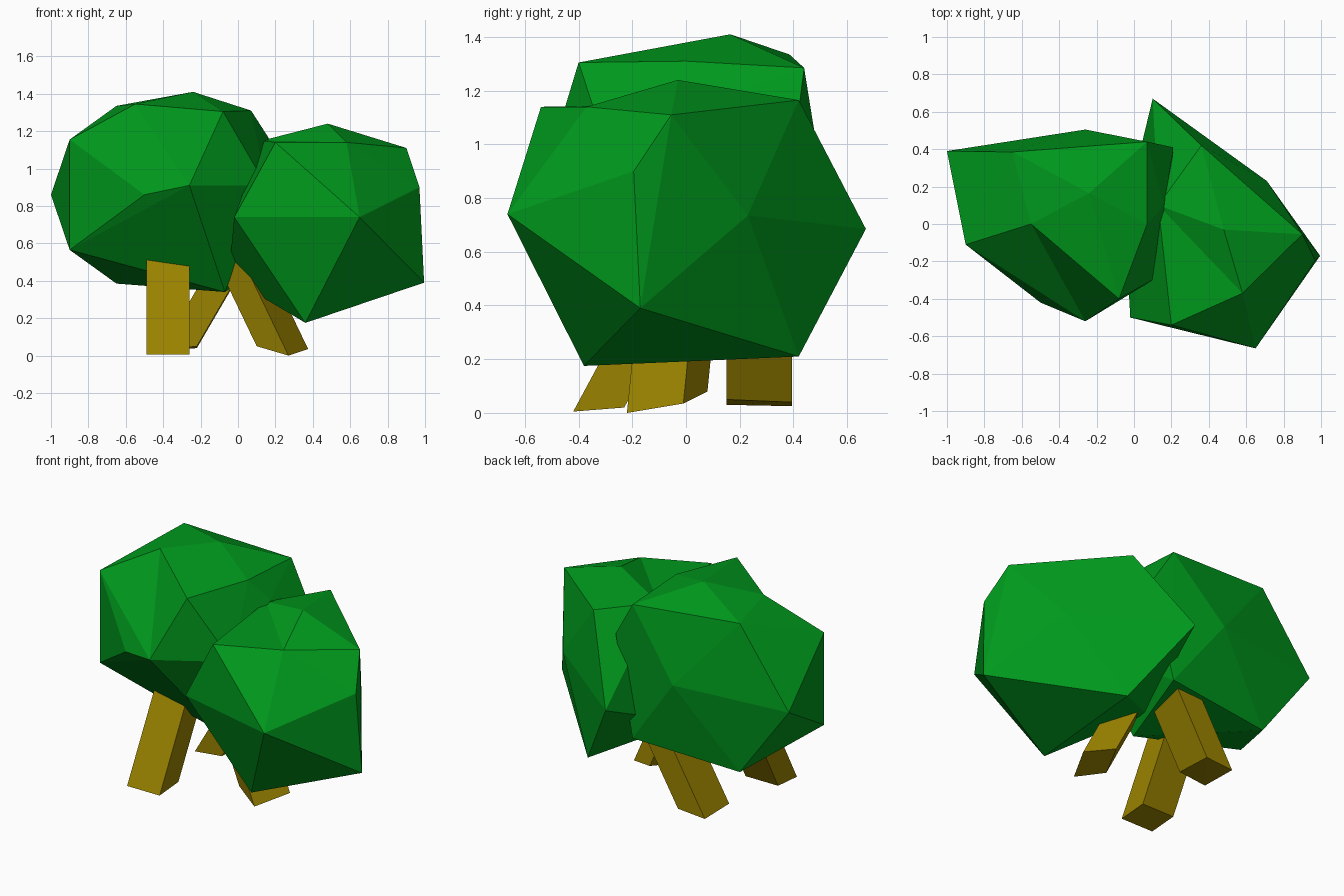
import bpy, bmesh
from mathutils import Vector


def material(name, color):
    m = bpy.data.materials.new(name)
    m.diffuse_color = (*color, 1)
    return m


leaf = material("leaf green", (0.0, 0.32, 0.012))
bark = material("bark ochre", (0.32, 0.225, 0.0))


def hull(name, points, mat, flips=()):
    """Faceted solid around a few corners; flips turn ridges into dents."""
    bm = bmesh.new()
    vs = [bm.verts.new(p) for p in points]
    bmesh.ops.convex_hull(bm, input=vs)
    for a, b in flips:
        edge = bm.edges.get((vs[a], vs[b]))
        if edge and len(edge.link_faces) == 2:
            bmesh.ops.rotate_edges(bm, edges=[edge], use_ccw=False)
    loose = [v for v in bm.verts if not v.link_faces]
    bmesh.ops.delete(bm, geom=loose, context='VERTS')
    bmesh.ops.recalc_face_normals(bm, faces=bm.faces[:])
    me = bpy.data.meshes.new(name)
    bm.to_mesh(me)
    bm.free()
    me.materials.append(mat)
    ob = bpy.data.objects.new(name, me)
    bpy.context.collection.objects.link(ob)
    return ob


def trunk(name, base, lean):
    """Leaning four-sided post: base corners swept along the lean."""
    top = [Vector(p) + Vector(lean) for p in base]
    return hull(name, list(base) + top, bark)


# left leaf clump: upper rim, middle belt and lower rim
rim = [(-0.9, -0.11, 1.155), (-0.55, 0.0, 1.345), (-0.65, 0.385, 1.335),
       (-0.24, 0.165, 1.41), (0.07, 0.44, 1.285), (-0.08, -0.40, 1.305),
       (0.07, 0.0, 1.31), (0.16, 0.10, 1.17)]
belt = [(-1.0, 0.39, 0.86), (-0.5, -0.42, 0.86), (-0.26, -0.52, 0.91),
        (0.15, -0.27, 0.91), (0.21, 0.41, 1.05), (-0.26, 0.505, 0.88)]
lower = [(-0.9, -0.11, 0.565), (-0.65, 0.385, 0.385), (-0.24, 0.165, 0.37),
         (0.07, 0.44, 0.43), (-0.07, -0.09, 0.34)]
hull("left_leaf_clump", rim + belt + lower, leaf, flips=[(0, 5)])

# right leaf clump
hull("right_leaf_clump", [
    (0.995, -0.17, 0.39), (0.65, -0.665, 0.74), (0.97, -0.195, 0.90),
    (0.90, -0.055, 1.11), (0.48, -0.03, 1.24), (0.20, -0.54, 1.14),
    (0.58, -0.37, 1.14), (0.36, -0.38, 0.175), (0.71, 0.23, 0.735),
    (0.10, 0.67, 0.685), (0.40, 0.42, 0.21), (0.36, 0.42, 1.165),
    (-0.02, -0.50, 0.74), (-0.05, 0.05, 0.42), (0.13, 0.10, 1.15)],
    leaf, flips=[(4, 5)])

# three leaning trunks
trunk("left_trunk", [(-0.49, -0.42, 0.005), (-0.26, -0.42, 0.005),
                     (-0.26, -0.23, 0.02), (-0.49, -0.23, 0.02)],
      (0, 0.28, 0.52))
trunk("right_trunk", [(0.10, -0.13, 0.05), (0.27, -0.22, 0.0),
                      (0.375, -0.01, 0.035), (0.20, 0.08, 0.08)],
      (-0.24, 0.05, 0.5))
trunk("back_trunk", [(-0.22, 0.15, 0.05), (-0.22, 0.395, 0.04),
                     (-0.41, 0.395, 0.025), (-0.41, 0.15, 0.03)],
      (0.28, 0.0, 0.48))
